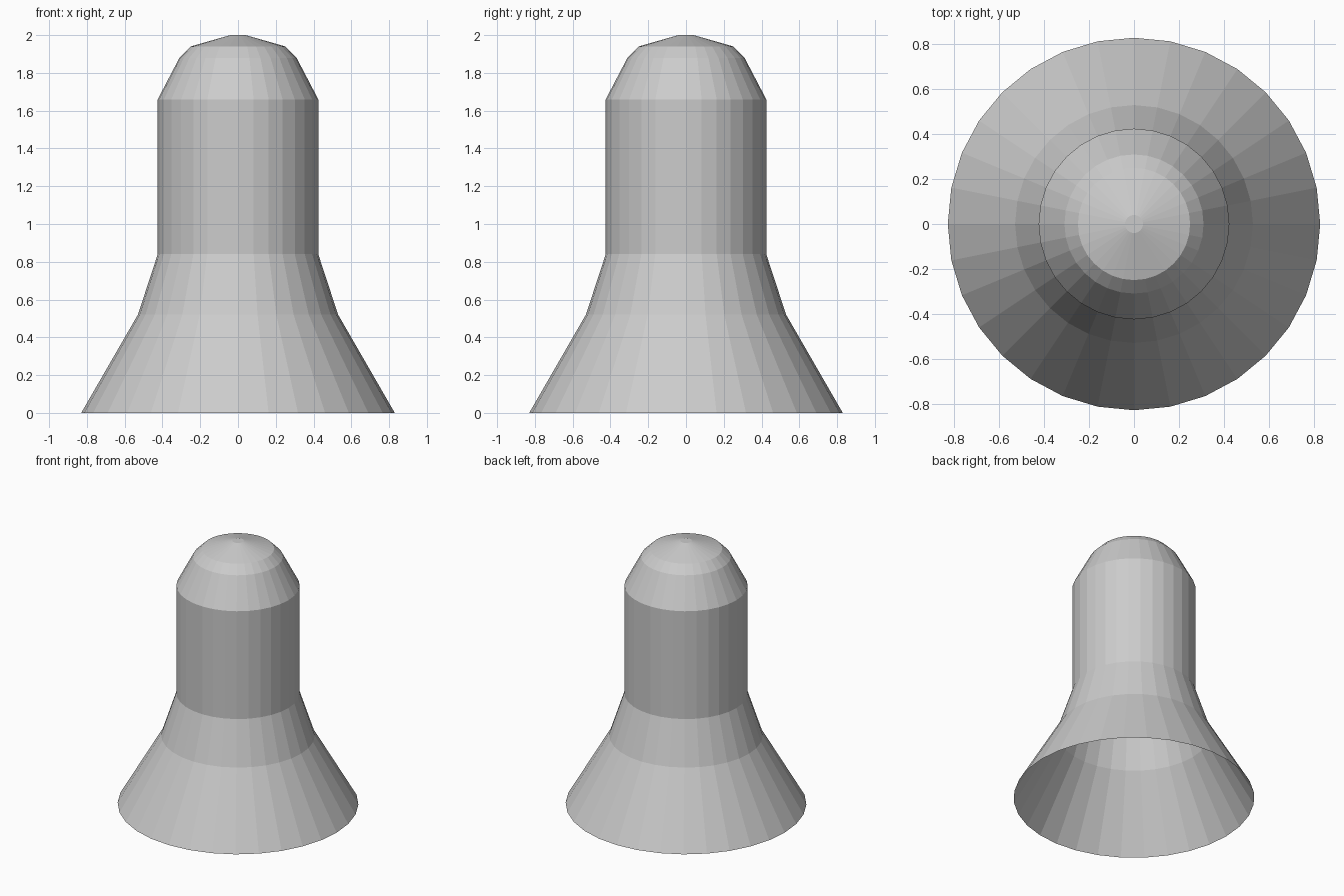
import bpy
import bmesh
from math import cos, sin, tau

SIDES = 32

# Remove the default cube
cube = bpy.data.objects.get("Cube")
if cube:
    bpy.data.objects.remove(cube, do_unlink=True)

# Single plain grey
grey = bpy.data.materials.new("plain_grey")
grey.use_nodes = True
colour = (0.6, 0.6, 0.6, 1)
grey.diffuse_color = colour
grey.node_tree.nodes["Principled BSDF"].inputs["Base Color"].default_value = colour

# Outline as (radius, height): flared skirt, neck, barrel, stepped dome
profile = [(0.83, 0), (0.53, 0.52), (0.425, 0.84), (0.425, 1.66),
           (0.31, 1.88), (0.25, 1.94), (0.04, 2)]

# Thin shell of revolution, open underneath
bm = bmesh.new()
rings = [[bm.verts.new((r * cos(tau * i / SIDES), r * sin(tau * i / SIDES), z))
          for i in range(SIDES)] for r, z in profile]
for low, high in zip(rings, rings[1:]):
    for i in range(SIDES):
        j = (i + 1) % SIDES
        bm.faces.new((low[i], low[j], high[j], high[i]))

# Small flat cap on the dome
bm.faces.new(rings[-1])

mesh = bpy.data.meshes.new("flared_bell_shell")
bm.to_mesh(mesh)
bm.free()
mesh.materials.append(grey)
shell = bpy.data.objects.new("flared_bell_shell", mesh)
bpy.context.collection.objects.link(shell)
